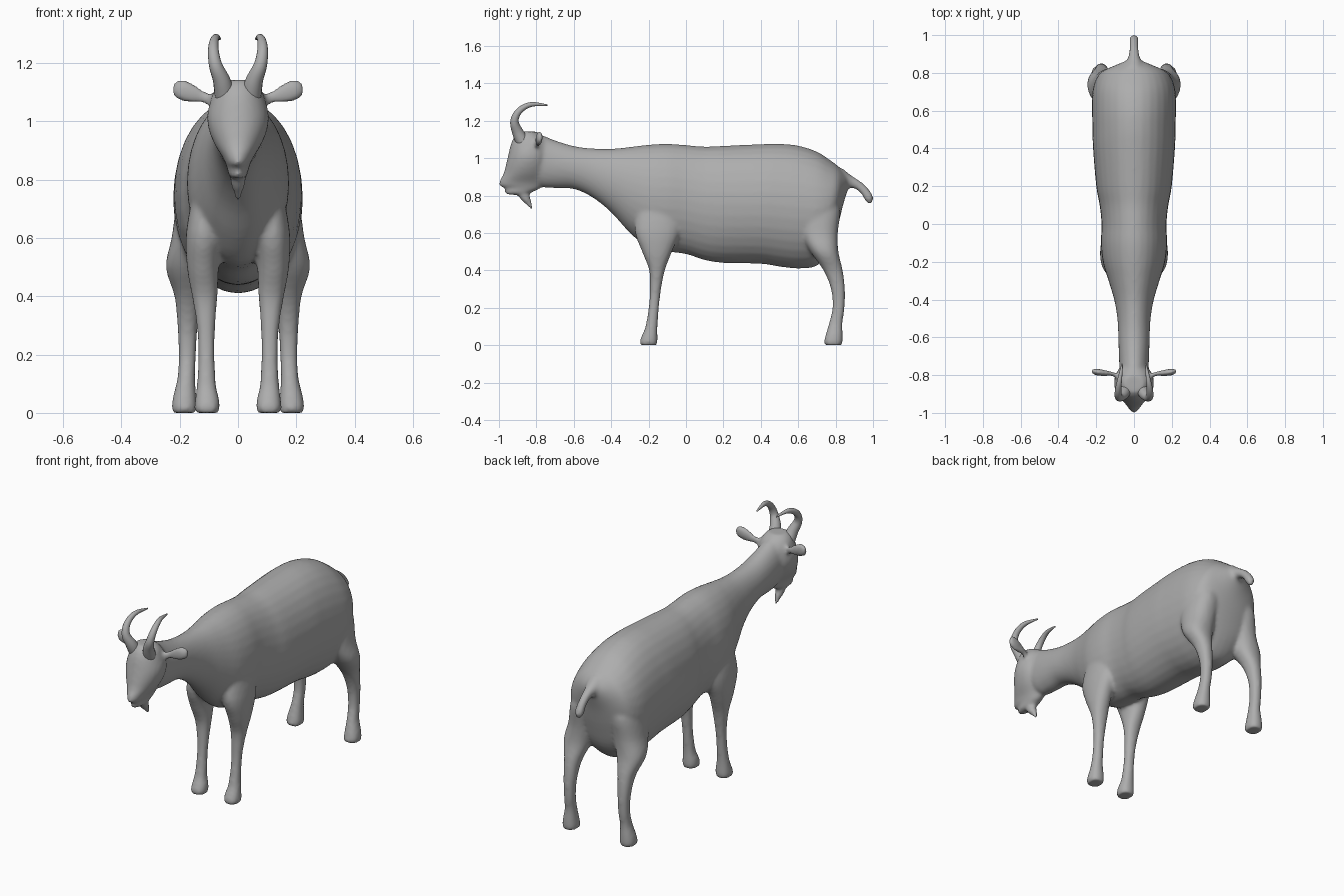
import bpy, bmesh, math
from mathutils import Vector

coat = bpy.data.materials.new("warm_grey")
coat.diffuse_color = (0.42, 0.42, 0.42, 1)


def spline(rows, steps):
    """Catmull-Rom interpolation of tuples."""
    vs = [Vector(r) for r in rows]
    out = []
    for i in range(len(vs) - 1):
        a, b, c, d = vs[max(i - 1, 0)], vs[i], vs[i + 1], vs[min(i + 2, len(vs) - 1)]
        for k in range(steps):
            t = k / steps
            out.append(0.5 * (2 * b + (c - a) * t + (2 * a - 5 * b + 4 * c - d) * t ** 2
                              + (3 * b - a - 3 * c + d) * t ** 3))
    return out + [vs[-1]]


def loft(bm, rings, n=24, power=1.0):
    """Skin rings of (centre, half axis u, half axis v) and close both ends."""
    loops = []
    for c, u, v in rings:
        loop = []
        for i in range(n):
            a = 2 * math.pi * i / n
            ca, sa = math.cos(a), math.sin(a)
            ca = math.copysign(abs(ca) ** power, ca)
            sa = math.copysign(abs(sa) ** power, sa)
            loop.append(bm.verts.new(c + u * ca + v * sa))
        loops.append(loop)
    faces = [bm.faces.new(loops[0][::-1]), bm.faces.new(loops[-1])]
    for p, q in zip(loops, loops[1:]):
        for i in range(n):
            j = (i + 1) % n
            faces.append(bm.faces.new((p[i], p[j], q[j], q[i])))
    bmesh.ops.recalc_face_normals(bm, faces=faces)


def along_y(bm, rows, power=1.0):
    """Rows: y, top z, bottom z, half width."""
    loft(bm, [(Vector((0, y, (t + b) / 2)), Vector((w, 0, 0)), Vector((0, 0, (t - b) / 2)))
              for y, t, b, w in spline(rows, 4)], 32, power)


def along_z(bm, rows, side=1, power=1.0):
    """Rows: z, front y, back y, inner x, outer x."""
    loft(bm, [(Vector((side * (i + o) / 2, (f + b) / 2, z)), Vector(((o - i) / 2, 0, 0)),
               Vector((0, (b - f) / 2, 0))) for z, f, b, i, o in spline(rows, 4)], 24, power)


def tube(bm, rows, flat=1.0, axis=(1, 0, 0)):
    """Rows: x, y, z, radius; the section is scaled by flat along the axis."""
    pts = spline(rows, 6)
    rings = []
    for i, p in enumerate(pts):
        d = (pts[min(i + 1, len(pts) - 1)] - pts[max(i - 1, 0)]).to_3d().normalized()
        ax = Vector(axis)
        u = (ax - d * ax.dot(d)).normalized()
        rings.append((p.to_3d(), u * p[3] * flat, d.cross(u) * p[3]))
    loft(bm, rings, 16)


def finish(name, bm):
    me = bpy.data.meshes.new(name)
    bm.to_mesh(me)
    bm.free()
    me.materials.append(coat)
    ob = bpy.data.objects.new(name, me)
    bpy.context.collection.objects.link(ob)
    for p in me.polygons:
        p.use_smooth = True
    return ob


# Trunk and neck
bm = bmesh.new()
along_y(bm, [(-.86, 1.12, .92, .06), (-.78, 1.125, .85, .075), (-.7, 1.095, .84, .08),
             (-.6, 1.065, .835, .083), (-.5, 1.052, .79, .088), (-.4, 1.05, .71, .105),
             (-.3, 1.06, .6, .135), (-.2, 1.072, .52, .165), (-.1, 1.077, .5, .175),
             (0, 1.07, .487, .172), (.1, 1.062, .455, .182), (.2, 1.066, .44, .2),
             (.4, 1.075, .435, .217), (.5, 1.077, .42, .22), (.6, 1.067, .41, .222),
             (.7, 1.035, .425, .22), (.77, .99, .51, .2), (.81, .96, .63, .165),
             (.84, .93, .75, .1), (.865, .905, .83, .04)])

# Head, stacked from lower jaw to poll with a mouth notch
along_z(bm, [(.804, -.95, -.87, -.02, .02), (.815, -.972, -.83, -.032, .032),
             (.832, -.965, -.79, -.036, .036), (.842, -.962, -.775, -.038, .038),
             (.852, -.998, -.765, -.042, .042), (.875, -.998, -.75, -.052, .052),
             (.92, -.975, -.74, -.08, .08), (.97, -.962, -.73, -.1, .1),
             (1.02, -.95, -.73, -.106, .106), (1.08, -.935, -.74, -.092, .092),
             (1.12, -.915, -.77, -.075, .075), (1.142, -.89, -.8, -.05, .05)])

# Beard and tail
tube(bm, [(0, -.88, .83, .03), (0, -.86, .79, .026), (0, -.84, .76, .017), (0, -.823, .725, .006)])
tube(bm, [(0, .82, .89, .06), (0, .875, .875, .034), (0, .92, .855, .025), (0, .958, .82, .024),
          (0, .978, .785, .025), (0, .985, .758, .012)])

for s in (-1, 1):
    # Front leg with hoof
    along_z(bm, [(.78, -.25, -.04, .03, .15), (.62, -.275, -.03, .05, .178),
                 (.5, -.235, -.075, .066, .175), (.4, -.197, -.113, .07, .158),
                 (.3, -.193, -.133, .078, .142), (.2, -.2, -.145, .08, .137),
                 (.1, -.217, -.152, .076, .141), (.05, -.237, -.152, .065, .147),
                 (.02, -.248, -.152, .062, .15), (0, -.245, -.155, .065, .147)], s, .9)
    # Hind leg with hoof
    along_z(bm, [(.82, .6, .8, .04, .18), (.72, .58, .825, .04, .21), (.6, .61, .812, .06, .228),
                 (.5, .665, .815, .09, .248), (.4, .735, .838, .125, .218),
                 (.3, .775, .85, .138, .208), (.2, .783, .848, .144, .204),
                 (.12, .765, .837, .147, .208), (.06, .748, .838, .143, .222),
                 (.02, .738, .838, .14, .228), (0, .741, .835, .143, .225)], s, .9)
    # Ear
    tube(bm, [(s * .06, -.82, 1.07, .035), (s * .11, -.795, 1.08, .022), (s * .15, -.79, 1.092, .031),
              (s * .19, -.785, 1.107, .037), (s * .215, -.78, 1.118, .026), (s * .225, -.78, 1.122, .01)],
         .5, (0, 1, 0))

body = finish("goat_body", bm)
# Fuse the parts into one skin and soften the joins
rm = body.modifiers.new("fuse", 'REMESH')
rm.mode = 'VOXEL'
rm.voxel_size = .01
rm.use_smooth_shade = True
sm = body.modifiers.new("soften", 'SMOOTH')
sm.factor = .5
sm.iterations = 8

# Horns curving back
for s, side in ((-1, "right"), (1, "left")):
    bm = bmesh.new()
    tube(bm, [(s * .045, -.875, 1.09, .036), (s * .056, -.9, 1.14, .03), (s * .076, -.917, 1.19, .023),
              (s * .084, -.905, 1.235, .019), (s * .083, -.87, 1.27, .016), (s * .075, -.82, 1.288, .012),
              (s * .062, -.74, 1.283, .004)])
    finish("horn_" + side, bm)
